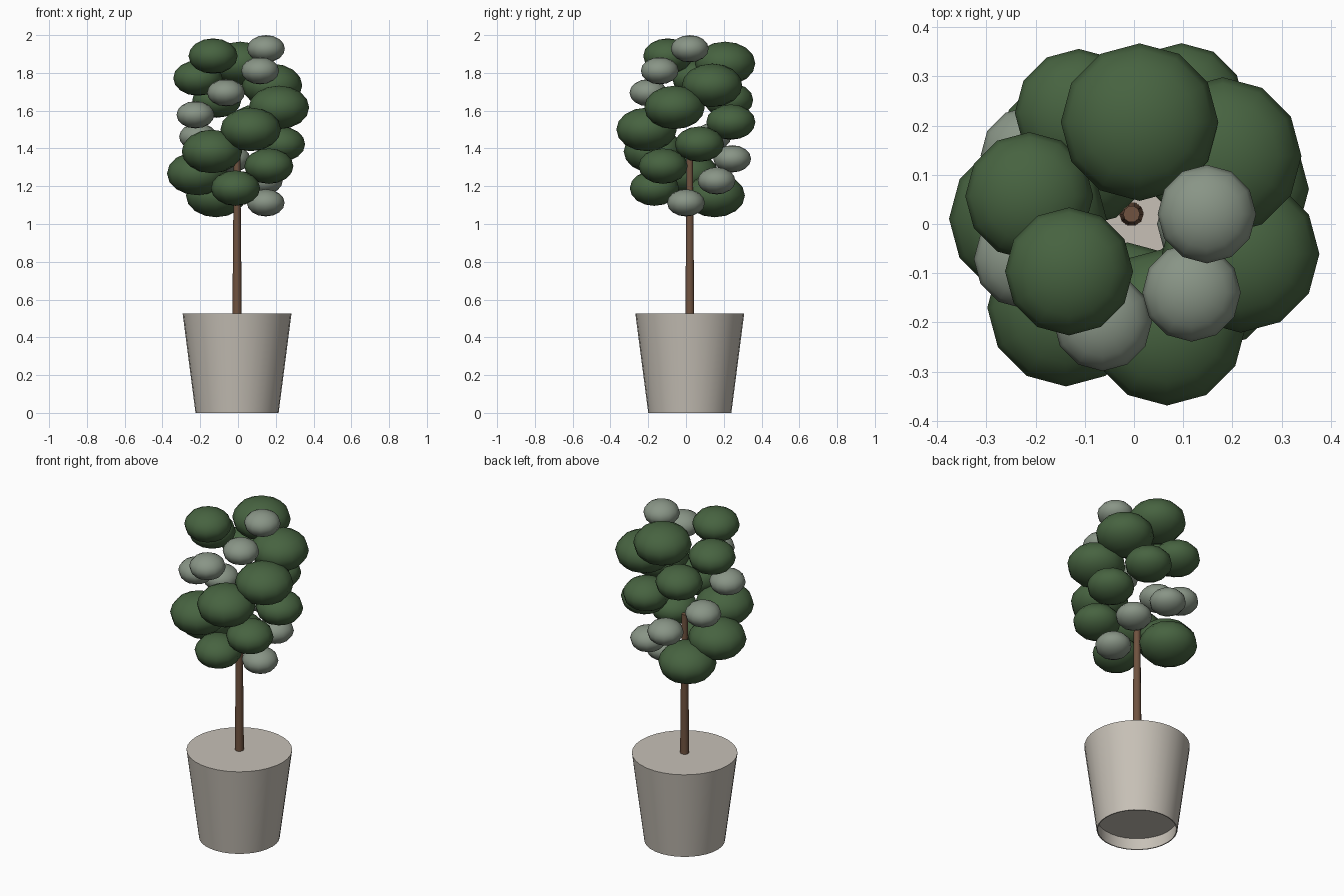
import bpy
import bmesh
from math import sin, cos, pi, radians, sqrt

cube = bpy.data.objects.get("Cube")
if cube:
    bpy.data.objects.remove(cube, do_unlink=True)

AXIS = (-0.005, 0.02)  # shared centre of pot, trunk and crown


def material(name, rgb):
    m = bpy.data.materials.new(name)
    m.use_nodes = True
    m.diffuse_color = (*rgb, 1)
    bsdf = next(n for n in m.node_tree.nodes if n.type == "BSDF_PRINCIPLED")
    bsdf.inputs["Base Color"].default_value = (*rgb, 1)
    return m


stone = material("warm_grey_stone", (0.57, 0.53, 0.47))
bark = material("brown_bark", (0.16, 0.085, 0.05))
green = material("dark_green_leaf", (0.063, 0.125, 0.052))
sage = material("grey_sage_leaf", (0.25, 0.30, 0.24))


def finish(obj, name, mat, angle):
    obj.name = name
    obj.data.name = name
    obj.data.materials.clear()
    obj.data.materials.append(mat)
    bpy.ops.object.select_all(action="DESELECT")
    obj.select_set(True)
    bpy.context.view_layer.objects.active = obj
    bpy.ops.object.shade_smooth_by_angle(angle=radians(angle))


def lathe(name, profile, sides, mat):
    """Closed solid from (radius, height) rings, capped at both ends."""
    bm = bmesh.new()
    rings = [[bm.verts.new((r * cos(2 * pi * k / sides), r * sin(2 * pi * k / sides), z))
              for k in range(sides)] for r, z in profile]
    for lower, upper in zip(rings, rings[1:]):
        for k in range(sides):
            n = (k + 1) % sides
            bm.faces.new((lower[k], lower[n], upper[n], upper[k]))
    bm.faces.new(rings[0][::-1])
    bm.faces.new(rings[-1])
    bmesh.ops.recalc_face_normals(bm, faces=bm.faces)
    mesh = bpy.data.meshes.new(name)
    bm.to_mesh(mesh)
    bm.free()
    obj = bpy.data.objects.new(name, mesh)
    obj.location = (*AXIS, 0)
    bpy.context.collection.objects.link(obj)
    finish(obj, name, mat, 40)


# Tapered pot with a recessed underside, filled flush to the rim
lathe("pot", [(0.218, 0.07), (0.214, 0), (0.22, 0), (0.288, 0.525)], 32, stone)

# Slender tapering trunk
lathe("trunk", [(0.025, 0.5), (0.017, 1.36)], 10, bark)

# Crown: flattened leaf clusters on a golden-angle spiral, cycling three sizes
COUNT = 22
SIZES = [(0.10, sage), (0.16, green), (0.13, green)]
for i in range(COUNT):
    t = i / (COUNT - 1)
    angle = radians(137.5 * i - 7.5)
    reach = 0.24 * sqrt(1 - (0.77 * (2 * t - 1)) ** 2)
    radius, mat = SIZES[i % 3]
    bpy.ops.mesh.primitive_uv_sphere_add(
        segments=12, ring_count=8, radius=radius,
        location=(AXIS[0] + reach * cos(angle), AXIS[1] + reach * sin(angle),
                  1.112 + 0.816 * t))
    leaf = bpy.context.object
    leaf.scale.z = 0.72
    finish(leaf, f"leaf_cluster_{i + 1}", mat, 60)
